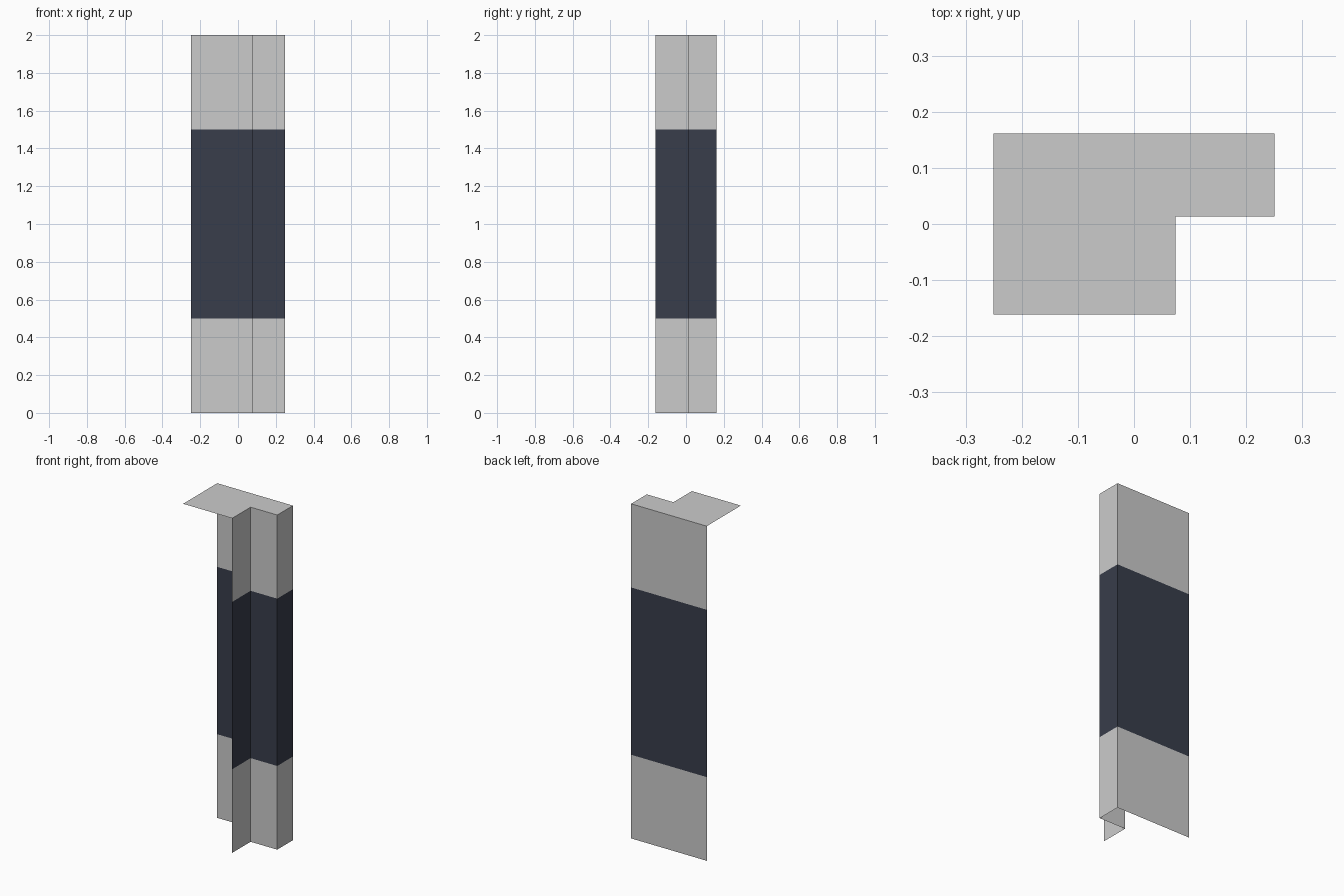
import bpy

if "Cube" in bpy.data.objects:
    bpy.data.objects.remove(bpy.data.objects["Cube"])

# L-shaped column made of thin sheets; front-left sides and underside are open
BACK_Y, NOTCH_X, NOTCH_Y = 0.161, 0.074, 0.0134
path = [(-0.25, BACK_Y), (0.25, BACK_Y), (0.25, NOTCH_Y),
        (NOTCH_X, NOTCH_Y), (NOTCH_X, -BACK_Y)]

dark = bpy.data.materials.new("dark_blue_grey")
dark.diffuse_color = (0.04, 0.047, 0.07, 1)
dark.use_nodes = True
dark.node_tree.nodes["Principled BSDF"].inputs["Base Color"].default_value = dark.diffuse_color


def add_mesh(name, verts, faces, material=None):
    mesh = bpy.data.meshes.new(name)
    mesh.from_pydata(verts, [], faces)
    mesh.update()
    obj = bpy.data.objects.new(name, mesh)
    bpy.context.collection.objects.link(obj)
    if material:
        mesh.materials.append(material)
    return obj


def wall_band(name, z0, z1, material=None):
    """Extrude the open wall path between two heights, facing outward."""
    n = len(path)
    verts = [(x, y, z) for z in (z0, z1) for x, y in path]
    faces = [(i + 1, i, i + n, i + n + 1) for i in range(n - 1)]
    return add_mesh(name, verts, faces, material)


# Three stacked wall bands
wall_band("lower_wall", 0.0, 0.5)
wall_band("middle_band", 0.5, 1.5, dark)
wall_band("upper_wall", 1.5, 2.0)

# Flat L-shaped cap
outline = path + [(-0.25, -BACK_Y)]
add_mesh("top_cap", [(x, y, 2.0) for x, y in outline],
         [tuple(reversed(range(len(outline))))])
